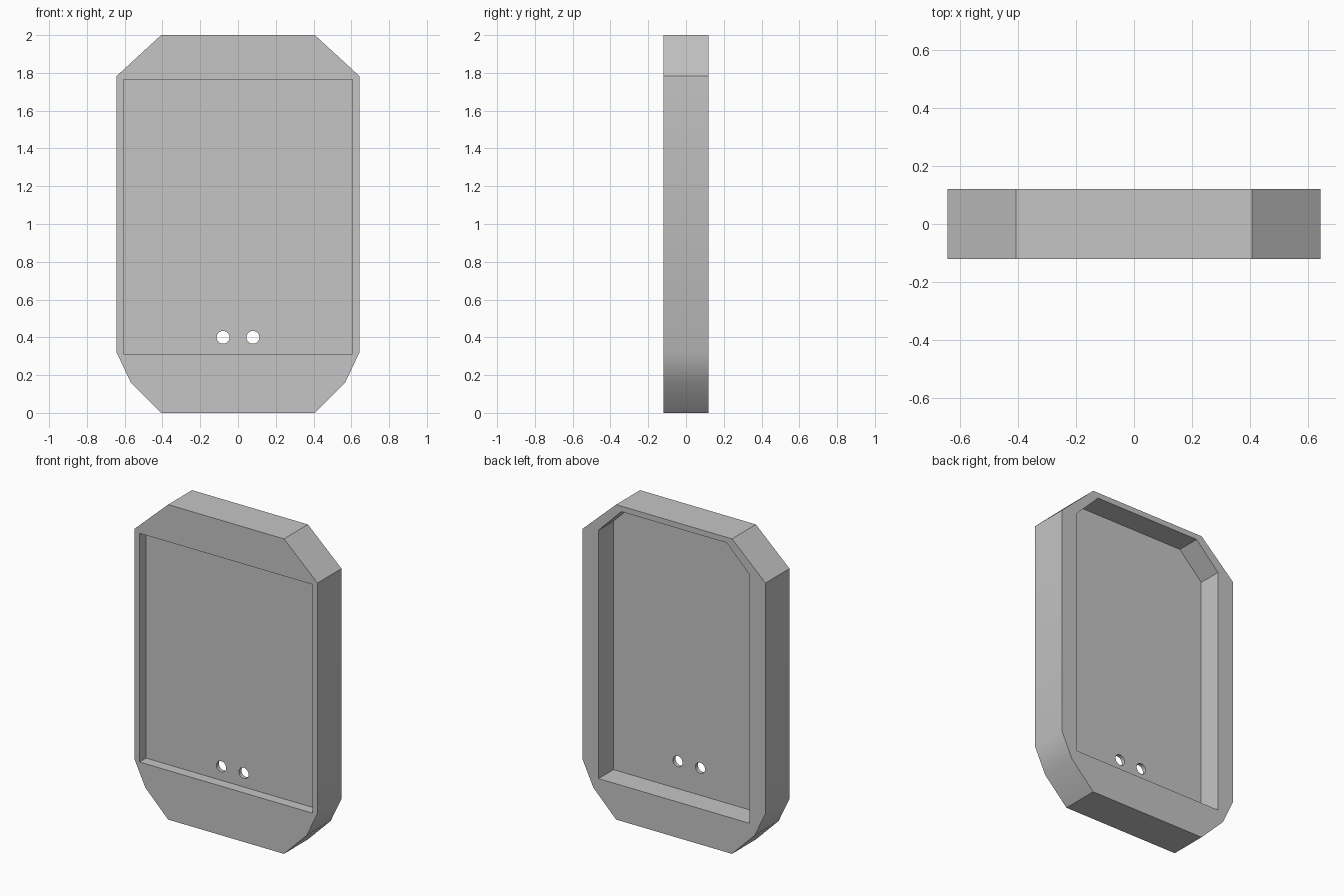
import bpy, bmesh, math

cube = bpy.data.objects.get("Cube")
if cube:
    bpy.data.objects.remove(cube, do_unlink=True)

FRONT, BACK = -0.12, 0.12
WEB_FRONT, WEB_BACK = -0.055, -0.03   # thin panel between the two recesses

grey = bpy.data.materials.new("light grey")
grey.use_nodes = True
colour = (0.56, 0.56, 0.56, 1)
grey.diffuse_color = colour
grey.node_tree.nodes["Principled BSDF"].inputs["Base Color"].default_value = colour


def prism(name, outline, y0, y1):
    """Extrude an (x, z) outline from y0 to y1."""
    bm = bmesh.new()
    face = bm.faces.new([bm.verts.new((x, y0, z)) for x, z in outline])
    grown = bmesh.ops.extrude_face_region(bm, geom=[face])["geom"]
    verts = [g for g in grown if isinstance(g, bmesh.types.BMVert)]
    bmesh.ops.translate(bm, verts=verts, vec=(0, y1 - y0, 0))
    bmesh.ops.recalc_face_normals(bm, faces=bm.faces)
    mesh = bpy.data.meshes.new(name)
    bm.to_mesh(mesh)
    bm.free()
    mesh.materials.append(grey)
    obj = bpy.data.objects.new(name, mesh)
    bpy.context.collection.objects.link(obj)
    return obj


def mirrored(half):
    """Complete a right-hand half outline with its mirror image."""
    return half + [(-x, z) for x, z in reversed(half)]


def circle(cx, cz, r, n=32):
    return [(cx + r * math.cos(math.tau * i / n), cz + r * math.sin(math.tau * i / n))
            for i in range(n)]


# Main casing with clipped corners
casing = prism("casing", mirrored([(0.407, 0), (0.567, 0.16), (0.643, 0.32),
                                   (0.643, 1.783), (0.407, 2)]), FRONT, BACK)

# Shallow rectangular front recess, deep clipped back recess, two holes
cutters = [
    prism("front_recess_cutter", mirrored([(0.607, 0.312), (0.607, 1.764)]),
          FRONT - 0.1, WEB_FRONT),
    prism("back_recess_cutter", mirrored([(0.53, 0.227), (0.53, 1.805), (0.37, 1.965)]),
          WEB_BACK, BACK + 0.1),
]
for side in (-1, 1):
    cutters.append(prism("hole_cutter", circle(side * 0.079, 0.4, 0.034),
                         WEB_FRONT - 0.03, WEB_BACK + 0.03))

bpy.ops.object.select_all(action='DESELECT')
bpy.context.view_layer.objects.active = casing
casing.select_set(True)
for cutter in cutters:
    cutter.hide_render = True
    mod = casing.modifiers.new("cut", 'BOOLEAN')
    mod.operation = 'DIFFERENCE'
    mod.solver = 'EXACT'
    mod.object = cutter
    bpy.ops.object.modifier_apply(modifier=mod.name)
    bpy.data.objects.remove(cutter, do_unlink=True)

# Soft lower corners, crisp edges elsewhere
bpy.ops.object.shade_smooth_by_angle(angle=math.radians(30))
